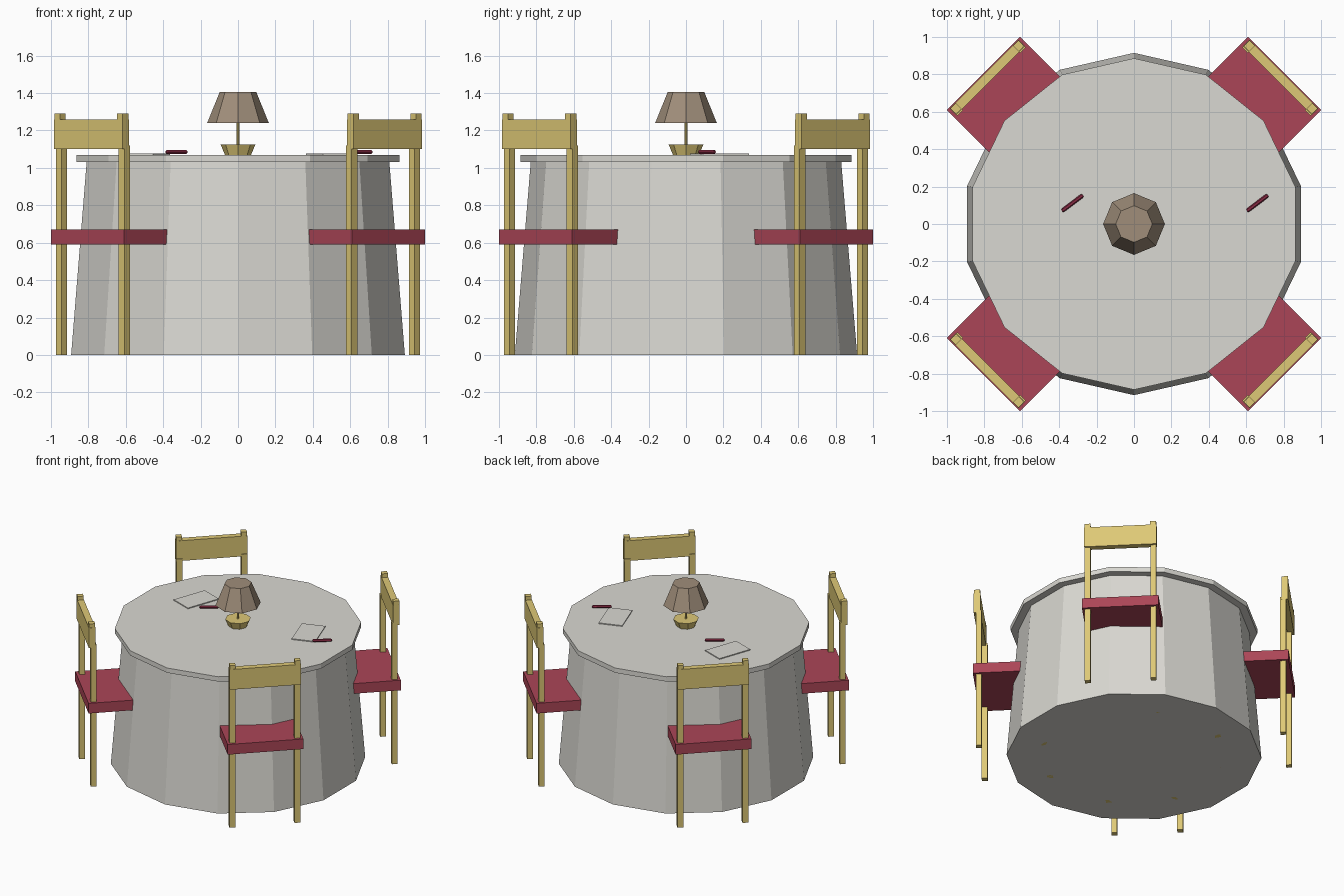
import bpy
from math import radians, cos, sin, pi
from mathutils import Matrix, Vector

cube = bpy.data.objects.get("Cube")
if cube:
    bpy.data.objects.remove(cube, do_unlink=True)


def material(name, r, g, b):
    m = bpy.data.materials.new(name)
    m.use_nodes = True
    m.diffuse_color = (r, g, b, 1)
    m.node_tree.nodes["Principled BSDF"].inputs["Base Color"].default_value = (r, g, b, 1)
    return m


CLOTH = material("pale cloth", 0.70, 0.69, 0.645)
WOOD = material("golden wood", 0.73, 0.58, 0.18)
SEAT = material("red cushion", 0.41, 0.06, 0.095)
SHADE = material("brown shade", 0.35, 0.27, 0.195)
PEN = material("dark red pen", 0.26, 0.025, 0.06)


def make(name, mat, verts, faces):
    me = bpy.data.meshes.new(name)
    me.from_pydata(verts, [], faces)
    me.materials.append(mat)
    ob = bpy.data.objects.new(name, me)
    bpy.context.collection.objects.link(ob)
    return ob


def lathe(name, mat, sides, rings):
    """Closed flat-sided solid from (radius, z) rings, first corner on +y."""
    verts = [(r * sin(2 * pi * i / sides), -r * -cos(2 * pi * i / sides), z)
             for r, z in rings for i in range(sides)]
    faces = [tuple(range(sides)),
             tuple(reversed(range(len(verts) - sides, len(verts))))]
    for k in range(len(rings) - 1):
        for i in range(sides):
            j = (i + 1) % sides
            a, b = k * sides, (k + 1) * sides
            faces.append((a + j, a + i, b + i, b + j))
    return make(name, mat, verts, faces)


def box(name, mat, x, y, z, frame=Matrix()):
    """Box between (min, max) ranges, placed by a frame matrix."""
    verts = [frame @ Vector((x[i], y[j], z[k]))
             for k in (0, 1) for i, j in ((0, 0), (1, 0), (1, 1), (0, 1))]
    faces = [(3, 2, 1, 0), (4, 5, 6, 7)]
    faces += [(i, (i + 1) % 4, (i + 1) % 4 + 4, i + 4) for i in range(4)]
    return make(name, mat, verts, faces)


def around(c, half):
    return (c - half, c + half)


# Table: draped cloth and overhanging top
lathe("table_cloth", CLOTH, 14, [(0.915, 0), (0.83, 1.032)])
lathe("table_top", CLOTH, 14, [(0.886, 1.032), (0.886, 1.07)])

# Lamp
lathe("lamp_base", WOOD, 8, [(0.07, 1.07), (0.093, 1.125)])
lathe("lamp_stem", WOOD, 8, [(0.009, 1.12), (0.009, 1.25)])
lathe("lamp_shade", SHADE, 8, [(0.165, 1.24), (0.098, 1.405)])

# Four chairs, local +x pointing away from the table
for n, angle in enumerate((45, 135, 225, 315), 1):
    turn = Matrix.Rotation(radians(angle), 4, "Z")
    box(f"chair_{n}_seat", SEAT, (0.588, 1.138), (-0.276, 0.276), (0.59, 0.67), turn)
    box(f"chair_{n}_backrest", WOOD, around(1.109, 0.024), (-0.26, 0.26), (1.10, 1.26), turn)
    for side, s in (("left", 1), ("right", -1)):
        y = around(s * 0.237, 0.021)
        box(f"chair_{n}_back_leg_{side}", WOOD, around(1.097, 0.021), y, (0, 1.12), turn)
        box(f"chair_{n}_post_tip_{side}", WOOD, around(1.109, 0.022), y, (1.25, 1.29), turn)
        box(f"chair_{n}_front_leg_{side}", WOOD, around(0.625, 0.021), y, (0, 0.60), turn)

# Paper sheets and pens
for side, s, pen_x in (("right", -1, -0.329), ("left", 1, 0.66)):
    place = Matrix.Translation((s * 0.492, 0.18, 0)) @ Matrix.Rotation(radians(19.5 * s), 4, "Z")
    box(f"paper_{side}", CLOTH, (-0.088, 0.088), (-0.136, 0.136), (1.068, 1.077), place)
    pen = lathe(f"pen_{side}", PEN, 6,
                [(0.007, -0.07), (0.011, -0.062), (0.011, 0.062), (0.007, 0.07)])
    pen.data.transform(Matrix.Translation((pen_x, 0.112, 1.085))
                       @ Matrix.Rotation(radians(37), 4, "Z")
                       @ Matrix.Rotation(radians(90), 4, "Y"))
